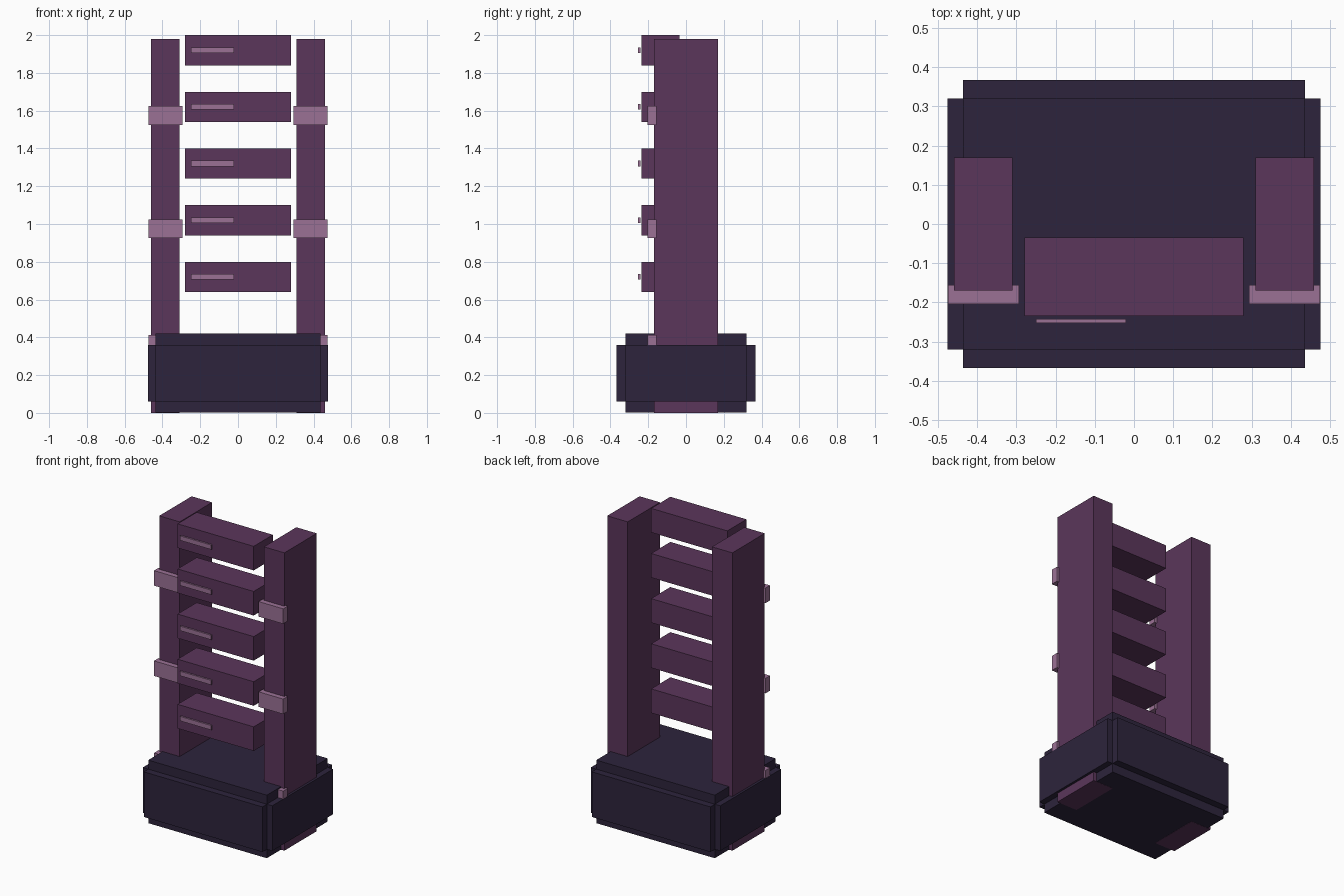
import bpy

cube = bpy.data.objects.get("Cube")
if cube:
    bpy.data.objects.remove(cube, do_unlink=True)


def make_material(name, rgb):
    """Flat material from 0-255 screen values, stored as linear."""
    lin = [((c / 255 + 0.055) / 1.055) ** 2.4 for c in rgb] + [1.0]
    mat = bpy.data.materials.new(name)
    mat.use_nodes = True
    mat.diffuse_color = lin
    bsdf = next(n for n in mat.node_tree.nodes if n.type == 'BSDF_PRINCIPLED')
    bsdf.inputs["Base Color"].default_value = lin
    return mat


NAVY = make_material("dark_navy", (45, 36, 60))
PLUM = make_material("plum", (91, 54, 91))
MAUVE = make_material("light_mauve", (155, 113, 149))


def box(name, x, y, z, mat):
    """Box from its (min, max) range on each axis."""
    bpy.ops.mesh.primitive_cube_add(size=1)
    obj = bpy.context.object
    obj.name = obj.data.name = name
    for v in obj.data.vertices:
        v.co = [lo + (c + 0.5) * (hi - lo) for c, (lo, hi) in zip(v.co, (x, y, z))]
    obj.data.materials.append(mat)
    return obj


# Base: core with thicker bands across its depth and its width
box("base_core", (-0.436, 0.436), (-0.32, 0.32), (0.001, 0.42), NAVY)
box("base_front_back_band", (-0.436, 0.436), (-0.367, 0.367), (0.06, 0.36), NAVY)
box("base_side_band", (-0.476, 0.476), (-0.32, 0.32), (0.06, 0.36), NAVY)

# Uprights with three front clamps each
for side, s in (("left", 1), ("right", -1)):
    box(f"{side}_upright", sorted((s * 0.31, s * 0.46)), (-0.17, 0.17), (0, 1.98), PLUM)
    for i, top in enumerate((0.413, 1.025, 1.625)):
        box(f"{side}_clamp_{i + 1}", sorted((s * 0.294, s * 0.475)),
            (-0.204, -0.156), (top - 0.1, top), MAUVE)

# Five shelf units, each with a light strip on the front
for i in range(5):
    z = 0.64 + 0.3 * i
    box(f"shelf_unit_{i + 1}", (-0.28, 0.28), (-0.235, -0.034), (z, z + 0.16), PLUM)
    box(f"light_strip_{i + 1}", (-0.25, -0.02), (-0.253, -0.242),
        (z + 0.065, z + 0.095), MAUVE)
